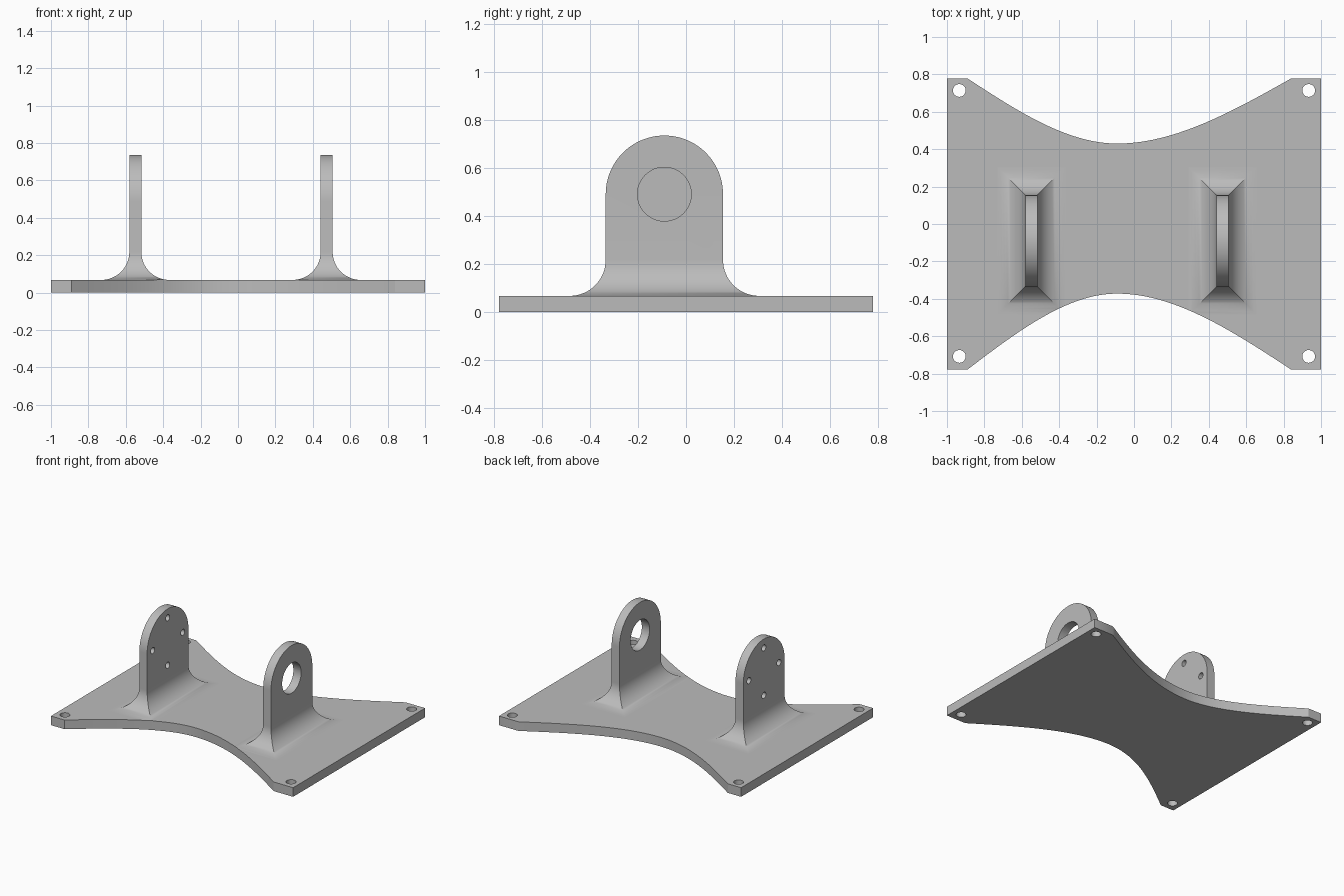
import bpy, bmesh, math
from mathutils import Matrix

cube = bpy.data.objects.get("Cube")
if cube:
    bpy.data.objects.remove(cube, do_unlink=True)

GREY = (0.5, 0.5, 0.5, 1.0)
metal = bpy.data.materials.new("plain_grey")
metal.use_nodes = True
metal.diffuse_color = GREY
metal.node_tree.nodes["Principled BSDF"].inputs["Base Color"].default_value = GREY

THICK = 0.068            # plate thickness
DEPTH = 0.778            # half depth of the plate
WAIST_X = -0.09          # narrowest point of the plate
LUG_Y, LUG_Z, LUG_R = -0.09, 0.491, 0.244
LUG_HALF = 0.032
FILLET = 0.15


def make_object(name, bm):
    bmesh.ops.recalc_face_normals(bm, faces=bm.faces)
    mesh = bpy.data.meshes.new(name)
    bm.to_mesh(mesh)
    bm.free()
    mesh.materials.append(metal)
    obj = bpy.data.objects.new(name, mesh)
    bpy.context.collection.objects.link(obj)
    return obj


def waist_curve(side, apex, steps=20):
    """Scooped edge from left to right, straight toward its ends."""
    pts = []
    for end, order in ((-0.89, range(steps, 0, -1)), (0.84, range(steps + 1))):
        for i in order:
            u = i / steps
            y = apex + (DEPTH - apex) * (1.5 * u**2 - 0.5 * u**3)
            pts.append((WAIST_X + (end - WAIST_X) * u, side * y))
    return pts


def plate_prism(name, bottom, top):
    outline = [(-1, -DEPTH)] + waist_curve(-1, 0.372) + [(1, -DEPTH), (1, DEPTH)]
    outline += waist_curve(1, 0.43)[::-1] + [(-1, DEPTH)]
    bm = bmesh.new()
    face = bm.faces.new([bm.verts.new((x, y, bottom)) for x, y in outline])
    grown = bmesh.ops.extrude_face_region(bm, geom=[face])["geom"]
    verts = [g for g in grown if isinstance(g, bmesh.types.BMVert)]
    bmesh.ops.translate(bm, verts=verts, vec=(0, 0, top - bottom))
    return make_object(name, bm)


def cylinders(name, centres, radius, axis):
    """Round cutters along the given axis."""
    bm = bmesh.new()
    turn = Matrix.Rotation(math.pi / 2, 4, 'Y') if axis == 'X' else Matrix()
    for c in centres:
        bmesh.ops.create_cone(bm, cap_ends=True, segments=48, radius1=radius,
                              radius2=radius, depth=0.3,
                              matrix=Matrix.Translation(c) @ turn)
    return make_object(name, bm)


def boolean(obj, cutter, operation):
    mod = obj.modifiers.new("cut", 'BOOLEAN')
    mod.operation, mod.solver, mod.object = operation, 'EXACT', cutter
    bpy.context.view_layer.objects.active = obj
    bpy.ops.object.modifier_apply(modifier=mod.name)
    bpy.data.objects.remove(cutter, do_unlink=True)


def make_lug(name, x):
    """Rectangular rings: flared foot, straight neck, rounded head."""
    rings = []
    for i in range(17):
        a = math.pi / 2 * i / 16
        flare = FILLET * (1 - math.sin(a))
        rings.append((THICK + FILLET * (1 - math.cos(a)),
                      LUG_HALF + flare, LUG_R + flare))
    for i in range(25):
        a = math.pi / 2 * i / 24.5
        rings.append((LUG_Z + LUG_R * math.sin(a), LUG_HALF, LUG_R * math.cos(a)))
    bm = bmesh.new()
    corners = ((-1, -1), (1, -1), (1, 1), (-1, 1))
    loops = [[bm.verts.new((x + sx * dx, LUG_Y + sy * dy, z)) for sx, sy in corners]
             for z, dx, dy in rings]
    for low, high in zip(loops, loops[1:]):
        for i in range(4):
            j = (i + 1) % 4
            bm.faces.new((low[i], low[j], high[j], high[i]))
    bm.faces.new(loops[0])
    bm.faces.new(loops[-1])
    lug = make_object(name, bm)
    # Trim the foot where it would overhang the scooped edge
    boolean(lug, plate_prism("trim", -0.5, 1.5), 'INTERSECT')
    return lug


# Base plate with four corner holes
plate = plate_prism("base_plate", 0, THICK)
corner_holes = [(x, y, 0) for x in (-0.934, 0.934) for y in (-0.708, 0.714)]
boolean(plate, cylinders("corner_cutter", corner_holes, 0.034, 'Z'), 'DIFFERENCE')

# Lug with one large bore
left_lug = make_lug("left_lug", 0.474)
boolean(left_lug, cylinders("bore_cutter", [(0.474, LUG_Y, LUG_Z)], 0.112, 'X'),
        'DIFFERENCE')

# Lug with a ring of four small bolt holes
right_lug = make_lug("right_lug", -0.549)
bolts = [(-0.549, LUG_Y + 0.177 * dy, LUG_Z + 0.177 * dz)
         for dy, dz in ((1, 0), (-1, 0), (0, 1), (0, -1))]
boolean(right_lug, cylinders("bolt_cutter", bolts, 0.023, 'X'), 'DIFFERENCE')

# Smooth curved surfaces, crisp corners
bpy.ops.object.select_all(action='DESELECT')
for obj in (plate, left_lug, right_lug):
    obj.select_set(True)
    bpy.context.view_layer.objects.active = obj
bpy.ops.object.shade_smooth_by_angle(angle=math.radians(30))
